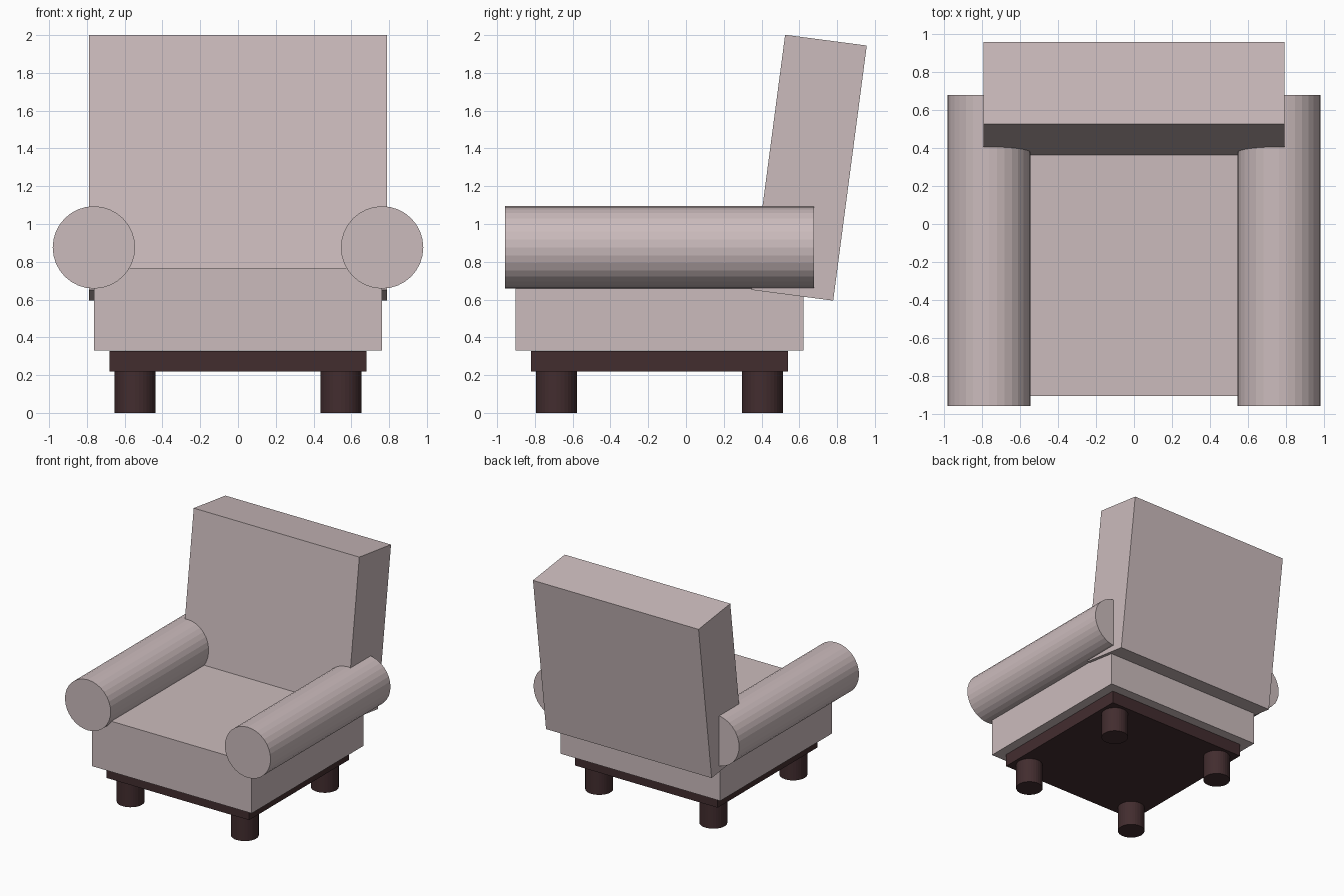
import bpy, math

if "Cube" in bpy.data.objects:
    bpy.data.objects.remove(bpy.data.objects["Cube"])

def material(name, color):
    m = bpy.data.materials.new(name)
    m.diffuse_color = (*color, 1)
    m.use_nodes = True
    m.node_tree.nodes["Principled BSDF"].inputs["Base Color"].default_value = m.diffuse_color
    return m

fabric = material("dusty pink fabric", (0.60, 0.50, 0.505))
wood = material("dark brown wood", (0.055, 0.026, 0.028))

def finish(name, mat):
    ob = bpy.context.object
    ob.name = name
    ob.data.materials.append(mat)
    return ob

def box(name, size, loc, mat, tilt=0):
    bpy.ops.mesh.primitive_cube_add(size=1, location=loc, rotation=(tilt, 0, 0))
    ob = finish(name, mat)
    ob.scale = size
    return ob

def cylinder(name, r, length, loc, mat, tilt=0):
    bpy.ops.mesh.primitive_cylinder_add(vertices=32, radius=r, depth=length,
                                        location=loc, rotation=(tilt, 0, 0))
    return finish(name, mat)

CY = -0.14  # centre of the seat along y

# Wooden base and seat cushion
box("base", (1.362, 1.362, 0.109), (0, CY, 0.273), wood)
box("seat", (1.526, 1.526, 0.436), (0, CY, 0.548), fabric)

# Leaning backrest
box("backrest", (1.58, 0.436, 1.362), (0, 0.652, 1.298), fabric, -math.radians(7.5))

# Rolled arms and legs, mirrored left and right
for side, s in (("left", -1), ("right", 1)):
    cylinder(side + "_arm", 0.218, 1.634, (s * 0.763, CY, 0.876), fabric, math.pi / 2)
    for end, e in (("front", -1), ("back", 1)):
        cylinder(f"{end}_{side}_leg", 0.109, 0.22,
                 (s * 0.545, CY + e * 0.545, 0.11), wood)
